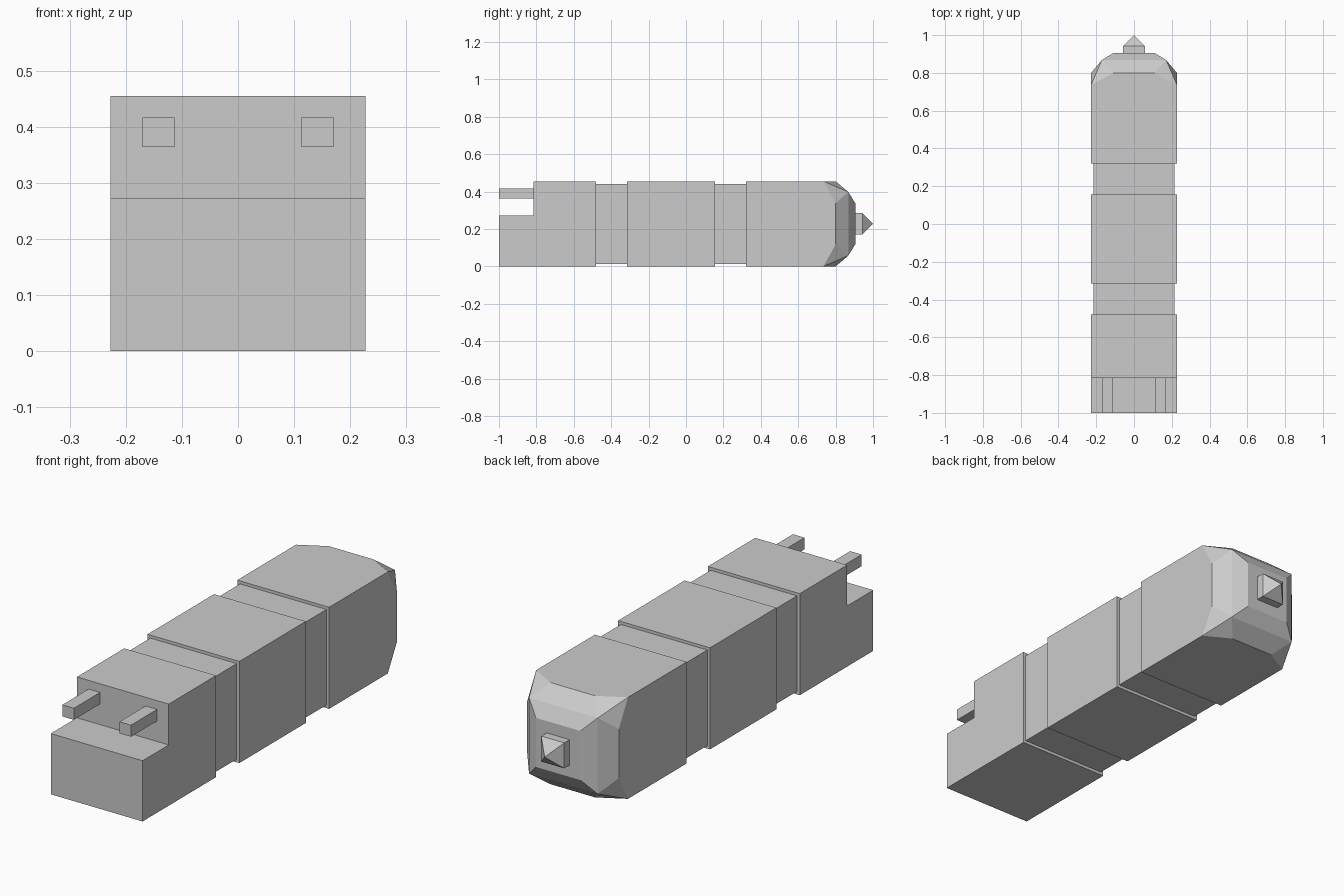
import bpy, bmesh
from math import pi
from mathutils import Matrix, Vector

if "Cube" in bpy.data.objects:
    bpy.data.objects.remove(bpy.data.objects["Cube"])

H = 0.2275          # half width of the hull, also its centre height
G = 0.214           # half width of the recessed bands


def finish(name, bm):
    bmesh.ops.remove_doubles(bm, verts=bm.verts, dist=1e-4)
    bmesh.ops.recalc_face_normals(bm, faces=bm.faces)
    mesh = bpy.data.meshes.new(name)
    bm.to_mesh(mesh)
    bm.free()
    obj = bpy.data.objects.new(name, mesh)
    bpy.context.collection.objects.link(obj)
    return obj


def box(name, x, y, z):
    bm = bmesh.new()
    bmesh.ops.create_cube(bm, size=1)
    for v in bm.verts:
        v.co = [r[0] + (c + 0.5) * (r[1] - r[0]) for c, r in zip(v.co, (x, y, z))]
    return finish(name, bm)


def four_sided(name, side_faces, back):
    """Repeat the faces of the upper side four times round the hull axis."""
    bm = bmesh.new()
    for k in range(4):
        rot = Matrix.Rotation(k * pi / 2, 3, 'Y')
        for face in side_faces:
            bm.faces.new([bm.verts.new(rot @ Vector(p)) for p in face])
    r, y = back
    bm.faces.new([bm.verts.new((sx * r, y, sz * r))
                  for sx, sz in ((-1, -1), (1, -1), (1, 1), (-1, 1))])
    bmesh.ops.translate(bm, verts=bm.verts, vec=(0, 0, H))
    return finish(name, bm)


# Stepped rear block: side profile extruded across x
bm = bmesh.new()
profile = [(-1, 0), (-0.48, 0), (-0.48, 2 * H), (-0.815, 2 * H), (-0.815, 0.272), (-1, 0.272)]
face = bm.faces.new([bm.verts.new((-H, y, z)) for y, z in profile])
ext = bmesh.ops.extrude_face_region(bm, geom=[face])
bmesh.ops.translate(bm, vec=(2 * H, 0, 0),
                    verts=[e for e in ext['geom'] if isinstance(e, bmesh.types.BMVert)])
finish("stepped_block", bm)

# Middle block and the two recessed bands
box("middle_block", (-H, H), (-0.315, 0.155), (0, 2 * H))
for name, y in (("front_band", (-0.48, -0.315)), ("rear_band", (0.155, 0.32))):
    box(name, (-G, G), y, (H - G, H + G))

# Prongs above the step
for name, s in (("left_prong", -1), ("right_prong", 1)):
    box(name, sorted((s * 0.113, s * 0.17)), (-1, -0.815), (0.364, 0.416))

# Nose block with a faceted, rounded end
a, m, ym, yf = 0.11, 0.17, 0.868, 0.905
panel = [(-H, 0.32, H), (H, 0.32, H), (H, 0.735, H), (a, 0.80, H), (-a, 0.80, H), (-H, 0.735, H)]
slope = [(-a, 0.80, H), (a, 0.80, H), (m, ym, m), (-m, ym, m)]
rim = [(-m, ym, m), (m, ym, m), (a, yf, a), (-a, yf, a)]
corners = [[(s * a, 0.80, H), (s * H, 0.735, H), (s * m, ym, m)] for s in (-1, 1)]
cap = [(-a, yf, a), (a, yf, a), (0, yf, 0)]
nose = four_sided("nose_block", [panel, slope, rim, cap] + corners, (H, 0.32))

# Small pointed tip
t = 0.057
four_sided("pointed_tip", [[(-t, yf, t), (t, yf, t), (t, 0.943, t), (-t, 0.943, t)],
                           [(-t, 0.943, t), (t, 0.943, t), (0, 1, 0)]], (t, yf))
